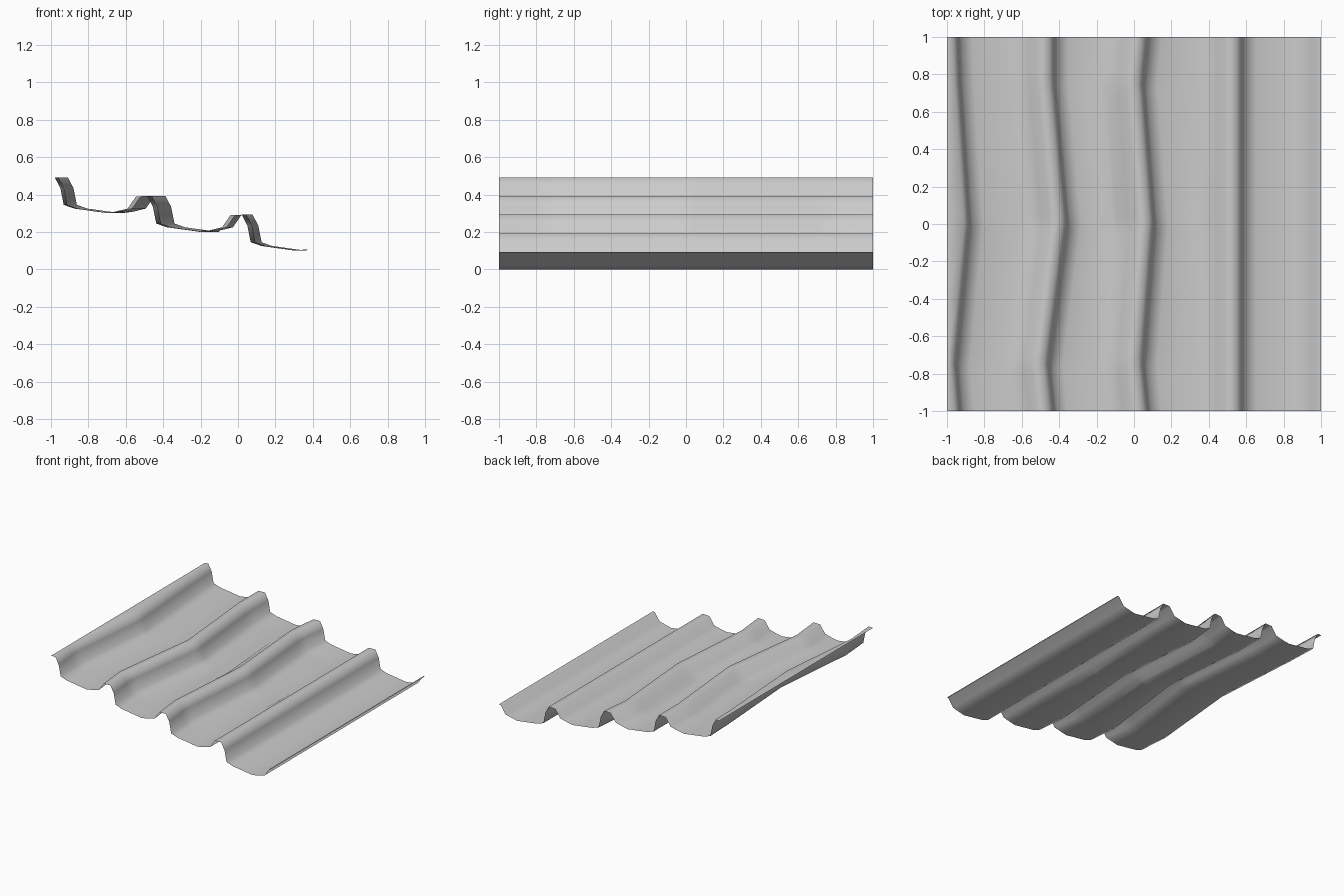
import bpy
import bmesh

cube = bpy.data.objects.get("Cube")
if cube:
    bpy.data.objects.remove(cube, do_unlink=True)

# One colour for the whole sheet
grey = bpy.data.materials.new("light_grey")
grey.use_nodes = True
colour = (0.6, 0.6, 0.6, 1)
grey.diffuse_color = colour
grey.node_tree.nodes["Principled BSDF"].inputs["Base Color"].default_value = colour

# Centre line of each ridge's steep drop, at the bend stations along y
STATIONS = [-1, -0.75, 0, 0.75, 1]
RIDGES = [
    [-0.925, -0.945, -0.875, -0.925, -0.935],
    [-0.425, -0.45, -0.353, -0.42, -0.42],
    [0.08, 0.055, 0.113, 0.055, 0.08],
    [0.583] * 5,
    [1.08] * 5,
]
STEP = 0.1

# Cross-section around a drop: (x from the centre, z above the terrace below)
RISE = [(-0.21, 0.108), (-0.14, 0.125), (-0.095, 0.19)]
DROP = [(-0.035, 0.192), (-0.005, 0.135), (0.013, 0.045), (0.07, 0.025), (0.25, 0.0)]


def bend(values, y):
    """Linear interpolation of a ridge line between stations."""
    for i in range(len(STATIONS) - 1):
        a, b = STATIONS[i], STATIONS[i + 1]
        if y <= b:
            return values[i] + (values[i + 1] - values[i]) * (y - a) / (b - a)
    return values[-1]


def section(y):
    """Stepped, ridged cross-section of the sheet at y."""
    points = [(-1, 3 * STEP + 0.19)]
    for n, ridge in enumerate(RIDGES):
        centre, base = bend(ridge, y), (3 - n) * STEP
        part = (RISE if n else []) + (DROP if n < 4 else [])
        points += [(centre + x, base + z) for x, z in part]
    points.append((1, 0.092))
    return points


# Loft the cross-sections along y into one open sheet
bm = bmesh.new()
rows = [[bm.verts.new((x, y, z)) for x, z in section(y)]
        for y in (-1, -0.8, -0.75, -0.7, -0.4, -0.05, 0, 0.05, 0.4, 0.7, 0.75, 0.8, 1)]
for near, far in zip(rows, rows[1:]):
    for i in range(len(near) - 1):
        bm.faces.new((near[i], near[i + 1], far[i + 1], far[i]))
mesh = bpy.data.meshes.new("ridged_sheet")
bm.to_mesh(mesh)
bm.free()
mesh.materials.append(grey)
mesh.shade_smooth()
sheet = bpy.data.objects.new("ridged_sheet", mesh)
bpy.context.collection.objects.link(sheet)
